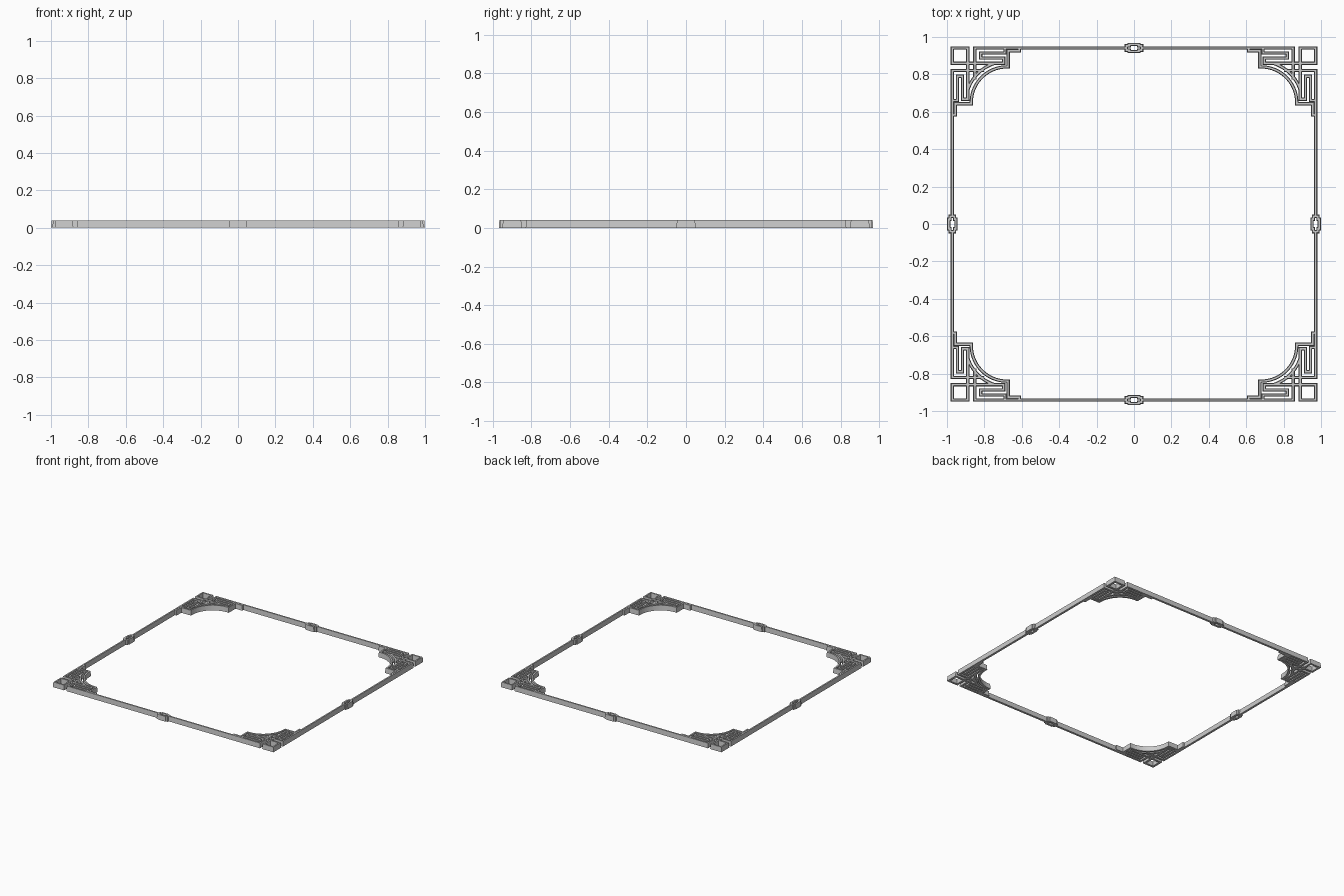
import bpy, bmesh
from math import sin, cos, radians
from mathutils import Vector

if "Cube" in bpy.data.objects:
    bpy.data.objects.remove(bpy.data.objects["Cube"])

W, H = 0.98, 0.95          # outer half sizes of the frame lines
BASE, TOP, HT = 0.0175, 0.0115, 0.04   # strip widths at bottom/top, height


def add_strip(bm, pts, closed=False):
    """Sweep a tapered bar along a flat path with mitred corners."""
    p = [Vector(q) for q in pts]
    n = len(p)
    rings = []
    for i in range(n):
        a = p[i] - p[i - 1] if (closed or i > 0) else p[1] - p[0]
        b = p[(i + 1) % n] - p[i] if (closed or i < n - 1) else a
        a, b = a.normalized(), b.normalized()
        na, nb = Vector((-a.y, a.x)), Vector((-b.y, b.x))
        m = (na + nb) / (1 + na.dot(nb))
        ring = []
        for s, w, z in ((-1, BASE, 0), (1, BASE, 0), (1, TOP, HT), (-1, TOP, HT)):
            q = p[i] + m * (s * w / 2)
            ring.append(bm.verts.new((q.x, q.y, z)))
        rings.append(ring)
    for i in range(n if closed else n - 1):
        r, t = rings[i], rings[(i + 1) % n]
        for k in range(4):
            bm.faces.new((r[k], r[(k + 1) % 4], t[(k + 1) % 4], t[k]))
    if not closed:
        bm.faces.new(rings[0])
        bm.faces.new(rings[-1])


def make(name, paths, mirror_x, mirror_y):
    bm = bmesh.new()
    for pts, closed in paths:
        add_strip(bm, pts, closed)
    bmesh.ops.recalc_face_normals(bm, faces=bm.faces)
    me = bpy.data.meshes.new(name)
    bm.to_mesh(me)
    bm.free()
    ob = bpy.data.objects.new(name, me)
    bpy.context.collection.objects.link(ob)
    mod = ob.modifiers.new("mirror", 'MIRROR')
    mod.use_axis = (mirror_x, mirror_y, False)
    mod.use_mirror_merge = False
    return ob


def corner(pts, swap=False):
    """Distances inward from the outer corner -> frame coordinates."""
    return [(W - v, H - u) if swap else (W - u, H - v) for u, v in pts]


def arc(c, r, a0, a1, n):
    return [(c - r * cos(radians(a0 + (a1 - a0) * i / n)),
             c - r * sin(radians(a0 + (a1 - a0) * i / n))) for i in range(n + 1)]


E = BASE / 2
# corner square
make("corner_square", [(corner([(E, E), (.091, E), (.091, .091), (E, .091)]), True)], True, True)

# meander fret running out of the square along both sides
fret = [(.29, E), (.29, .036), (.16, .036), (.16, .063), (.283, .063), (.283, .091), (.091, .091)]
make("corner_fret", [(corner(fret, s), False) for s in (False, True)], True, True)

# long edge rails that turn inward beside the square
make("edge_rails", [
    (corner([(W - .035, E), (.129, E), (.129, .178)]), False),
    (corner([(H - .035, E), (.129, E), (.129, .178)], True), False)], True, True)

# stepped inner outline with its concave arc, and the second arc behind it
step = [(.367, E), (.367, .024), (.307, .024), (.307, .11)]
contour = step + [(v, u) for u, v in arc(.3, .19, 0, 90, 20)] + [(v, u) for u, v in reversed(step)]
make("inner_outline", [(corner(contour), False)], True, True)
make("second_arc", [(corner(arc(.3, .219, 18, 72, 16)), False)], True, True)

# stepped link at the middle of each side
q = [(.041, .012), (.025, .012), (.025, .019)]
link = q + [(-x, y) for x, y in reversed(q)] + [(-x, -y) for x, y in q] + [(x, -y) for x, y in reversed(q)]
make("end_link", [([(x, y + H - E) for x, y in link], True)], False, True)
make("side_link", [([(y + W - E, x) for x, y in link], True)], True, False)
